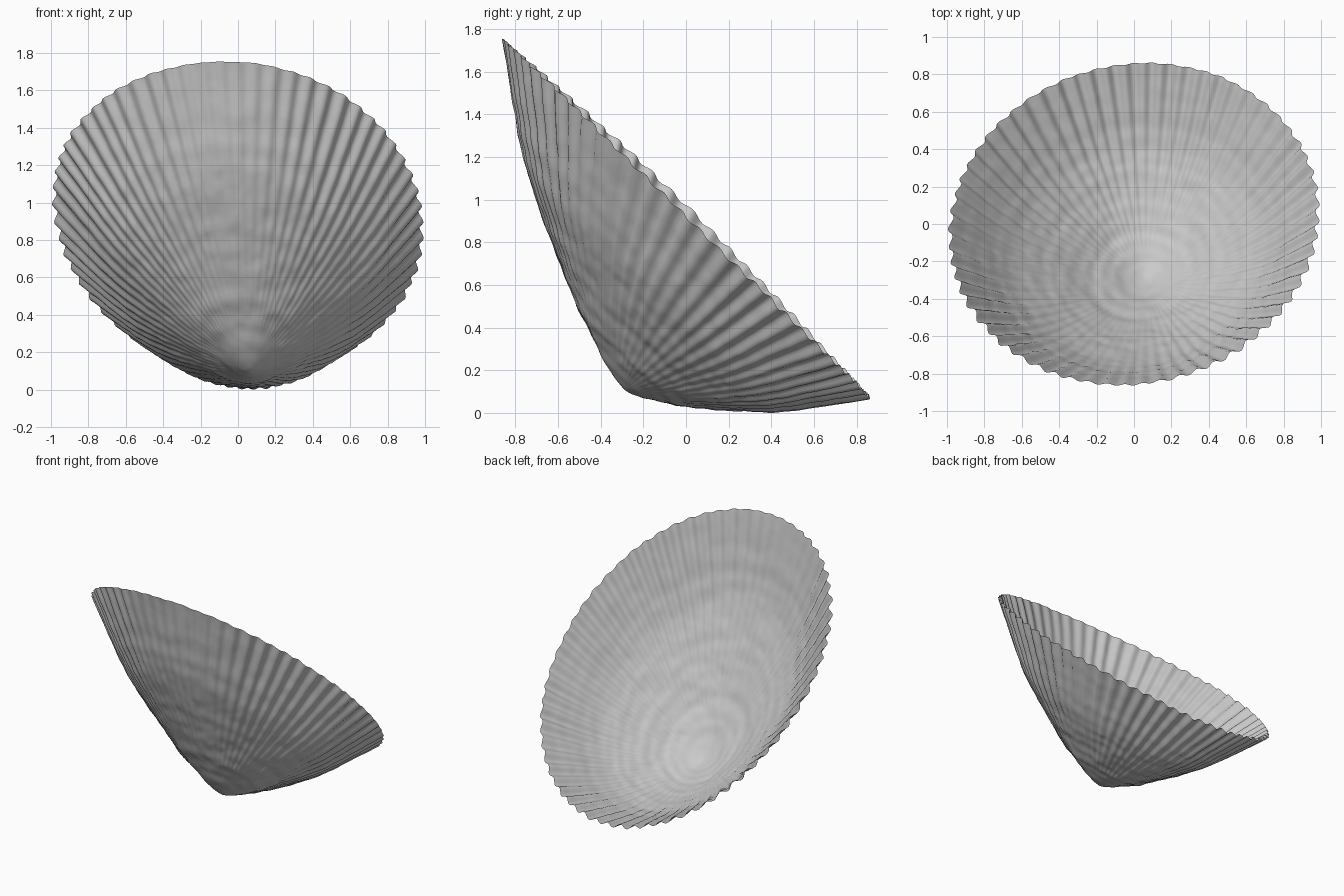
import bpy, bmesh
from math import sin, cos, pi, tau
from mathutils import Vector, noise

cube = bpy.data.objects.get("Cube")
if cube:
    bpy.data.objects.remove(cube, do_unlink=True)

# Shell material
shell_grey = bpy.data.materials.new("shell_grey")
shell_grey.use_nodes = True
colour = (0.6, 0.6, 0.6, 1)
shell_grey.diffuse_color = colour
shell_grey.node_tree.nodes["Principled BSDF"].inputs["Base Color"].default_value = colour

SEGMENTS, RINGS, RIBS = 448, 64, 62
APEX = Vector((0.06, -0.29, 0.115))
OUTWARD = Vector((0, -0.70, -0.715))      # away from the tilted opening
# Bulge of the wall between apex (0) and rim (1), with a kink at the inner ring
BULGE = [(0, 0), (.04, .22), (.1, .45), (.27, .85), (.5, 1), (.66, 1), (.76, .8), (1, 0)]


def bulge(t):
    for (a, u), (b, v) in zip(BULGE, BULGE[1:]):
        if t <= b:
            return u + (v - u) * (t - a) / (b - a)
    return 0


def rim(angle):
    """Tilted, slightly skewed oval opening."""
    c, s = cos(angle), sin(angle)
    y = 0.86 * s
    z = 0.92 - 0.977 * y + (0.035 - 0.025 * c) * c * c
    return Vector((0.98 * c + 0.07 * s, y, z))


def rib(angle, t):
    """Uneven radial ribs that grow toward the rim and fade at the front."""
    c, s = cos(angle), sin(angle)
    wander = noise.noise(Vector((c * 3, s * 3, t * 0.8))) * 1.6
    wave = sin(angle * RIBS + wander)
    wave += 0.5 * noise.noise(Vector((c * 13, s * 13, t * 2)))
    fade = 1 - 0.65 * max(0, -s) ** 8
    return 0.014 * fade * wave * t ** 2.2


def surface(angle, t):
    edge = rim(angle)
    radial = Vector((cos(angle), 0.7 * sin(angle), -0.7 * sin(angle)))
    p = APEX.lerp(edge, t) + OUTWARD * (0.11 * bulge(t))
    # Fine lumps and faint growth rings
    lumps = 0.010 * noise.noise(p * 7) + 0.005 * noise.noise(p * 19)
    growth = 0.002 * sin(t * 75 + 2 * noise.noise(p * 3))
    side = (radial + OUTWARD * 0.6).normalized()
    return p + side * rib(angle, t) + OUTWARD * (lumps + growth) * min(1, t * 5) * (1 - 0.6 * t)


# Open shell built as rings from apex to rim
bm = bmesh.new()
tip = bm.verts.new(APEX)
previous = None
for i in range(1, RINGS + 1):
    ring = [bm.verts.new(surface(tau * j / SEGMENTS, i / RINGS)) for j in range(SEGMENTS)]
    for j in range(SEGMENTS):
        k = (j + 1) % SEGMENTS
        if previous:
            bm.faces.new((previous[j], previous[k], ring[k], ring[j]))
        else:
            bm.faces.new((tip, ring[k], ring[j]))
    previous = ring

# Rest the shell on the ground
low = min(v.co.z for v in bm.verts)
bmesh.ops.translate(bm, vec=(0, 0, -low), verts=bm.verts)
for face in bm.faces:
    face.smooth = True

mesh = bpy.data.meshes.new("shell")
bm.to_mesh(mesh)
bm.free()
mesh.materials.append(shell_grey)
shell = bpy.data.objects.new("shell", mesh)
bpy.context.collection.objects.link(shell)
